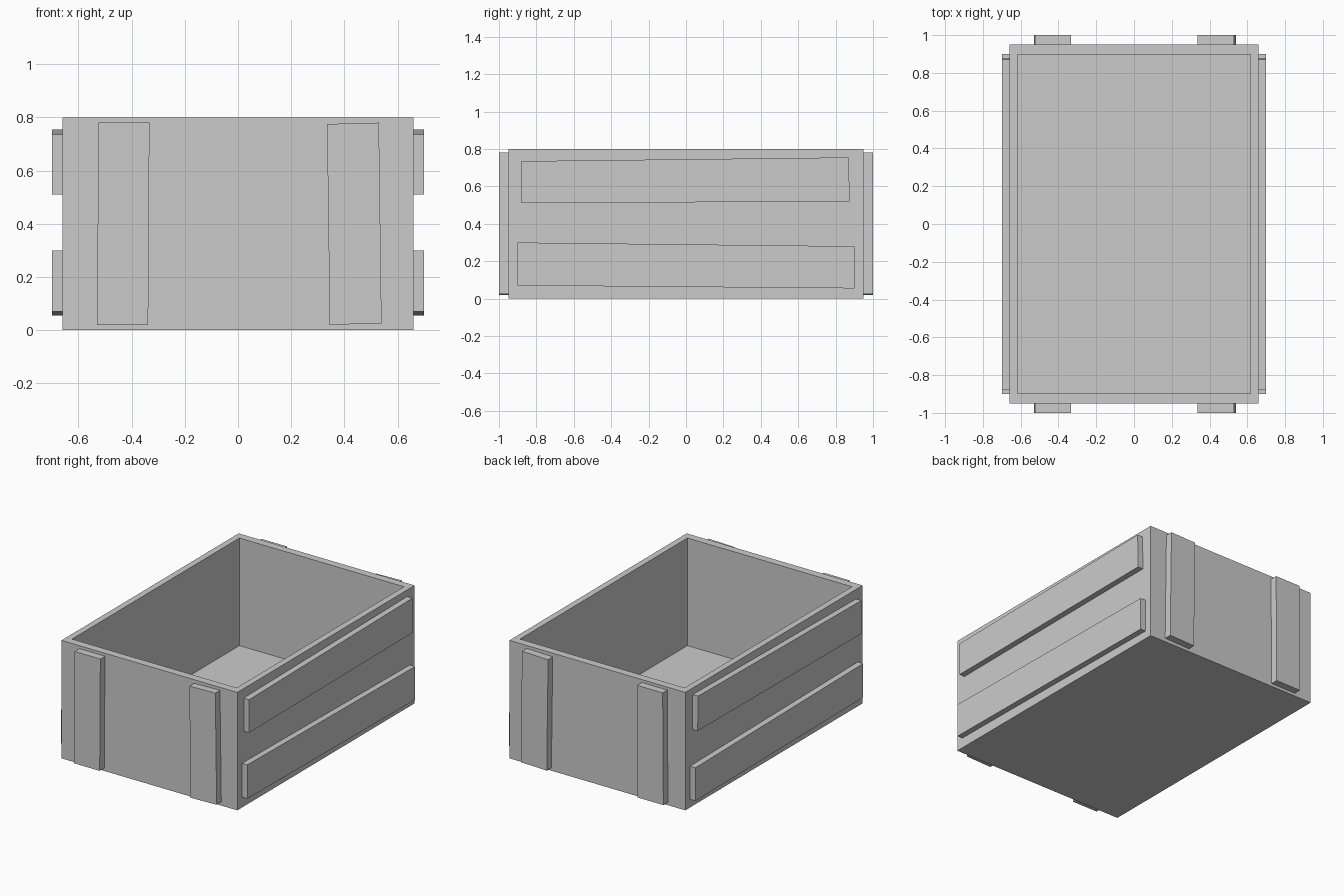
import bpy
import bmesh

if "Cube" in bpy.data.objects:
    bpy.data.objects.remove(bpy.data.objects["Cube"])

WIDTH, LENGTH, HEIGHT = 1.32, 1.9, 0.8
FLOOR = 0.07

grey = bpy.data.materials.new("plain_grey")
grey.use_nodes = True
colour = (0.6, 0.6, 0.6, 1)
grey.diffuse_color = colour
grey.node_tree.nodes["Principled BSDF"].inputs["Base Color"].default_value = colour


def finish(name, bm):
    bmesh.ops.recalc_face_normals(bm, faces=bm.faces)
    mesh = bpy.data.meshes.new(name)
    bm.to_mesh(mesh)
    bm.free()
    mesh.materials.append(grey)
    obj = bpy.data.objects.new(name, mesh)
    bpy.context.collection.objects.link(obj)
    return obj


def plank(name, outline, place, inner, outer):
    """Extrude a slightly crooked outline from the box wall outwards."""
    bm = bmesh.new()
    face = bm.faces.new([bm.verts.new(place(a, b, inner)) for a, b in outline])
    result = bmesh.ops.extrude_face_region(bm, geom=[face], use_keep_orig=True)
    shift = [q - p for p, q in zip(place(0, 0, inner), place(0, 0, outer))]
    verts = [v for v in result["geom"] if isinstance(v, bmesh.types.BMVert)]
    bmesh.ops.translate(bm, verts=verts, vec=shift)
    return finish(name, bm)


# Open box: inset the top face, then sink the middle down to the floor
bm = bmesh.new()
bmesh.ops.create_cube(bm, size=1)
bmesh.ops.scale(bm, vec=(WIDTH, LENGTH, HEIGHT), verts=bm.verts)
bmesh.ops.translate(bm, vec=(0, 0, HEIGHT / 2), verts=bm.verts)
top = max(bm.faces, key=lambda f: f.calc_center_median().z)
bmesh.ops.inset_region(bm, faces=[top], thickness=0.06)
for v in top.verts:
    v.co.y *= 0.88 / 0.89
pit = bmesh.ops.extrude_discrete_faces(bm, faces=[top])["faces"][0]
bmesh.ops.translate(bm, vec=(0, 0, FLOOR - HEIGHT), verts=pit.verts)
finish("crate_box", bm)

# Upright battens on the front and back
uprights = {
    "right": [(-0.53, 0.02), (-0.338, 0.02), (-0.333, 0.78), (-0.525, 0.78)],
    "left": [(0.345, 0.02), (0.54, 0.025), (0.53, 0.78), (0.335, 0.775)],
}
for end, sign in (("front", -1), ("back", 1)):
    for side, outline in uprights.items():
        plank(f"{end}_{side}_upright", outline,
              lambda a, b, d: (a, sign * d, b), LENGTH / 2, 1.0)

# Long boards on both sides
boards = {
    "upper": [(-0.88, 0.51), (0.875, 0.52), (0.87, 0.755), (-0.88, 0.735)],
    "lower": [(-0.9, 0.07), (0.9, 0.055), (0.9, 0.28), (-0.9, 0.3)],
}
for side, sign in (("right", -1), ("left", 1)):
    for level, outline in boards.items():
        plank(f"{side}_{level}_board", outline,
              lambda a, b, d: (sign * d, a, b), WIDTH / 2, 0.7)
